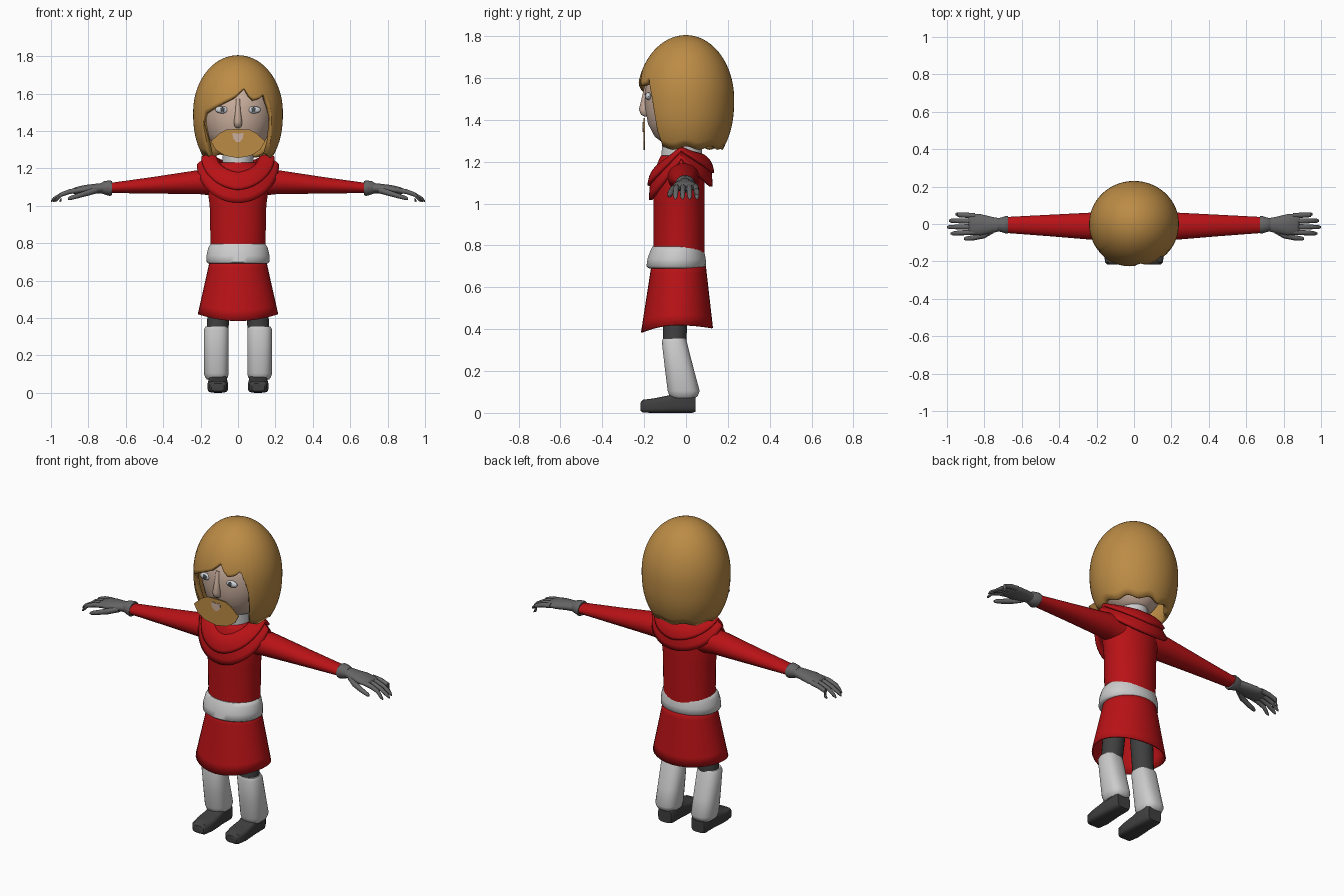
import bpy, bmesh
from math import sin, cos, pi, radians, degrees, sqrt
from mathutils import Vector

cube = bpy.data.objects.get("Cube")
if cube:
    bpy.data.objects.remove(cube, do_unlink=True)


def material(name, r, g, b):
    m = bpy.data.materials.new(name)
    m.use_nodes = True
    m.diffuse_color = (r, g, b, 1)
    bsdf = next(n for n in m.node_tree.nodes if n.type == 'BSDF_PRINCIPLED')
    bsdf.inputs["Base Color"].default_value = (r, g, b, 1)
    return m


RED = material("red_cloth", 0.48, 0.006, 0.008)
HAIR = material("golden_hair", 0.50, 0.26, 0.06)
SKIN = material("skin", 0.60, 0.43, 0.34)
PALE = material("pale_grey_cloth", 0.60, 0.60, 0.60)
GLOVE = material("grey_leather", 0.13, 0.13, 0.13)
DARK = material("dark_grey_leather", 0.05, 0.05, 0.05)
WHITE = material("eye_white", 0.62, 0.64, 0.68)
IRIS = material("iris_grey", 0.07, 0.08, 0.09)


def finish(name, bm, mat, recalc=True, angle=40, thick=0):
    if recalc:
        bmesh.ops.recalc_face_normals(bm, faces=bm.faces)
    me = bpy.data.meshes.new(name)
    bm.to_mesh(me)
    bm.free()
    me.materials.append(mat)
    ob = bpy.data.objects.new(name, me)
    bpy.context.collection.objects.link(ob)
    bpy.ops.object.select_all(action='DESELECT')
    ob.select_set(True)
    bpy.context.view_layer.objects.active = ob
    bpy.ops.object.shade_smooth_by_angle(angle=radians(angle))
    if thick:
        mod = ob.modifiers.new("thickness", 'SOLIDIFY')
        mod.thickness = thick
        mod.offset = -1
    return ob


def bridge(bm, rows, caps):
    """Join closed rows of points with quads, optionally capping both ends."""
    rows = [[bm.verts.new(p) for p in row] for row in rows]
    n = len(rows[0])
    for a, b in zip(rows, rows[1:]):
        for i in range(n):
            j = (i + 1) % n
            bm.faces.new((a[i], b[i], b[j], a[j]))
    if caps:
        bm.faces.new(rows[0])
        bm.faces.new(rows[-1][::-1])


def loft(name, axis, rings, mat, n=24, e=1.0, side=1, angle=40):
    """Rings are (position on axis, centre p, centre q, radius p, radius q)."""
    def power(v):
        return abs(v) ** e * (1 if v > 0 else -1)
    rows = []
    for a, p, q, rp, rq in rings:
        row = []
        for i in range(n):
            t = 2 * pi * (i + 0.5) / n
            u, v = p + rp * power(cos(t)), q + rq * power(sin(t))
            x, y, z = {'x': (a, u, v), 'y': (u, a, v), 'z': (u, v, a)}[axis]
            row.append((x * side, y, z))
        rows.append(row)
    bm = bmesh.new()
    bridge(bm, rows, True)
    return finish(name, bm, mat, angle=angle)


def sheet(name, f, n, steps, mat, thick):
    """Open cloth-like surface; f(angle from the front, 0 top to 1 hem)."""
    bm = bmesh.new()
    bridge(bm, [[f(2 * pi * i / n - pi, s / steps) for i in range(n)]
                for s in range(steps + 1)], False)
    bmesh.ops.remove_doubles(bm, verts=bm.verts, dist=1e-5)
    return finish(name, bm, mat, recalc=False, thick=thick)


def finger(name, points, radii, side):
    """Tapered round tube across the hand."""
    rows = []
    for p, r in zip(points, radii):
        rows.append([(side * p[0], p[1] + r * cos(t * pi / 5), p[2] + r * sin(t * pi / 5))
                     for t in range(10)])
    bm = bmesh.new()
    bridge(bm, rows, True)
    finish(name, bm, GLOVE)


def ellipsoid(name, centre, radii, mat):
    bm = bmesh.new()
    bmesh.ops.create_uvsphere(bm, u_segments=20, v_segments=12, radius=1)
    for v in bm.verts:
        v.co = Vector(c + r * k for c, r, k in zip(centre, radii, v.co))
    finish(name, bm, mat)


def plate(name, outline, y, mat):
    """Thin upright plate facing the front."""
    bm = bmesh.new()
    face = bm.faces.new([bm.verts.new((x, y, z)) for x, z in outline])
    out = bmesh.ops.extrude_face_region(bm, geom=[face])
    for v in out['geom']:
        if isinstance(v, bmesh.types.BMVert):
            v.co.y += 0.007
    finish(name, bm, mat, angle=20)


# Hair: a dome whose hem follows the fringe and side locks
FRINGE = [(-54, 1.27), (-50, 1.49), (-25, 1.54), (-5, 1.58), (9, 1.63), (15, 1.59), (21, 1.565),
          (31, 1.575), (38, 1.60), (43, 1.54), (47, 1.51), (49, 1.43), (53, 1.27)]


def hem(deg):
    for (a, za), (b, zb) in zip(FRINGE, FRINGE[1:]):
        if a <= deg <= b:
            return za + (zb - za) * (deg - a) / (b - a)
    return 1.265 + 0.008 * sin(radians(deg) * 9)


def hair_point(phi, t):
    low = hem(degrees(phi))
    z = low + (1.805 - low) * cos(t * pi / 2)
    if z > 1.5:
        k = sqrt(max(0, 1 - ((z - 1.5) / 0.305) ** 2))
    else:
        k = 1 - 0.23 * ((1.5 - z) / 0.24) ** 2.5
    depth = 0.235 if cos(phi) > 0 else 0.23
    return (0.24 * k * sin(phi), -depth * k * cos(phi), z)


sheet("hair", hair_point, 120, 24, HAIR, 0.025)

# Head, nose and neck
loft("head", 'z', [(z, 0, (back - front) / 2, rx, (front + back) / 2) for z, rx, front, back in
     [(1.27, .06, .07, .06), (1.29, .10, .11, .09), (1.32, .13, .15, .11), (1.38, .165, .182, .14),
      (1.45, .185, .195, .16), (1.52, .19, .198, .17), (1.6, .18, .185, .16),
      (1.7, .12, .11, .11)]], SKIN, n=32, angle=60)
loft("nose", 'z', [(1.57, 0, -.184, .012, .012), (1.51, 0, -.193, .014, .018),
                   (1.45, 0, -.195, .023, .031), (1.425, 0, -.192, .02, .024),
                   (1.415, 0, -.185, .01, .012)], SKIN, n=12, angle=60)
loft("neck", 'z', [(1.16, 0, -.02, .09, .10), (1.3, 0, -.02, .08, .095)], PALE)

# Beard with the mouth showing through
beard = [(0, 1.41), (.06, 1.408), (.095, 1.39), (.145, 1.345), (.12, 1.30), (.07, 1.268), (0, 1.255)]
plate("beard", beard + [(-x, z) for x, z in beard[-2:0:-1]], -0.204, HAIR)
mouth = [(0, 1.385), (.03, 1.39), (.026, 1.36), (.01, 1.342)]
plate("mouth", mouth + [(-x, z) for x, z in mouth[:0:-1]], -0.207, SKIN)

# Tunic body, mantle and skirt
loft("tunic_body", 'z', [(.70, 0, -.035, .148, .125), (.82, 0, -.033, .148, .122),
                         (1.0, 0, -.033, .152, .123), (1.1, 0, -.033, .165, .122),
                         (1.17, 0, -.03, .16, .115), (1.21, 0, -.025, .12, .105),
                         (1.23, 0, -.02, .10, .10)], RED, n=32, angle=60)


def mantle(reach, lift):
    def point(phi, t):
        s, c = sin(phi), cos(phi)
        t *= reach
        bulge = 0.025 * sin(pi * t)
        rx, ry = .10 + .12 * t, .105 + .047 * t
        inner = 1.25 - (.07 if c > 0 else .02) * abs(c)
        outer = 1.222 - (.205 if c > 0 else .14) * abs(c)
        return ((rx + lift) * s, -.025 - (ry + bulge * .5 + lift) * c,
                inner + (outer - inner) * t + bulge + lift * abs(s))
    return point


sheet("mantle_outer", mantle(1, 0), 48, 8, RED, 0.016)
sheet("mantle_inner", mantle(.7, .012), 48, 8, RED, 0.016)


def skirt_point(phi, t):
    s, c = sin(phi), cos(phi)
    low = .42 - (.035 if c > 0 else .015) * c * c
    return ((.148 + .067 * t) * s, -.035 - .008 * t - (.128 + .044 * t) * c, .72 + (low - .72) * t)


sheet("skirt", skirt_point, 32, 6, RED, 0.008)
loft("belt", 'z', [(.69, 0, -.047, .158, .13), (.70, 0, -.047, .17, .143), (.735, 0, -.045, .169, .14),
                   (.775, 0, -.042, .16, .129), (.795, 0, -.04, .148, .12)], PALE, n=32, angle=60)

for side, word in ((1, "left"), (-1, "right")):
    # Eye
    ellipsoid(word + "_eye", (side * .085, -.18, 1.513), (.036, .014, .019), WHITE)
    ellipsoid(word + "_iris", (side * .083, -.192, 1.515), (.012, .005, .012), IRIS)

    # Sleeve, cuff and palm
    loft(word + "_sleeve", 'x', [(.10, -.012, 1.12, .075, .07), (.2, -.012, 1.127, .075, .066),
                                 (.45, -.008, 1.11, .058, .045), (.70, -.005, 1.094, .042, .026)],
         RED, side=side)
    loft(word + "_cuff", 'x', [(.675, -.004, 1.094, .046, .038), (.685, -.004, 1.094, .047, .042),
                               (.715, -.004, 1.096, .038, .036), (.73, -.004, 1.095, .033, .028)],
         GLOVE, side=side)
    loft(word + "_palm", 'x', [(.71, -.004, 1.095, .033, .028), (.76, -.005, 1.092, .044, .026),
                               (.82, -.004, 1.086, .057, .025), (.87, -.002, 1.08, .056, .019),
                               (.885, 0, 1.078, .05, .012)], GLOVE, side=side, angle=60)

    # Four fingers and a thumb
    for k, (name, tip) in enumerate((("index", .98), ("middle", 1.0), ("ring", .99), ("little", .955))):
        y = -.046 + .031 * k
        finger(f"{word}_{name}_finger",
               [(.85, y * .95, 1.083), (.90, y, 1.076), (.945, y * 1.05, 1.06),
                (tip - .012, y * 1.1, 1.035), (tip, y * 1.1, 1.024)],
               (.014, .014, .0125, .011, .005), side)
    finger(word + "_thumb", [(.75, -.03, 1.085), (.80, -.06, 1.07), (.86, -.074, 1.052),
                             (.90, -.078, 1.04), (.91, -.078, 1.037)],
           (.018, .017, .014, .011, .005), side)

    # Trouser leg, legging and boot
    loft(word + "_trouser", 'z', [(.30, .113, -.055, .058, .055), (.70, .08, -.045, .065, .065)],
         DARK, side=side)
    loft(word + "_legging", 'z', [(.07, .115, -.012, .05, .055), (.08, .115, -.012, .06, .068),
                                  (.105, .116, -.011, .067, .077), (.2, .116, -.03, .067, .07),
                                  (.34, .116, -.056, .066, .06), (.355, .116, -.057, .058, .054)],
         PALE, e=.8, side=side)
    loft(word + "_boot", 'y', [(-.217, .108, .03, .034, .02), (-.205, .108, .032, .046, .031),
                               (-.15, .108, .035, .055, .035), (-.08, .108, .042, .052, .042),
                               (-.05, .108, .05, .05, .05), (.03, .108, .05, .05, .05),
                               (.045, .108, .045, .042, .04)], DARK, e=.5, side=side)
